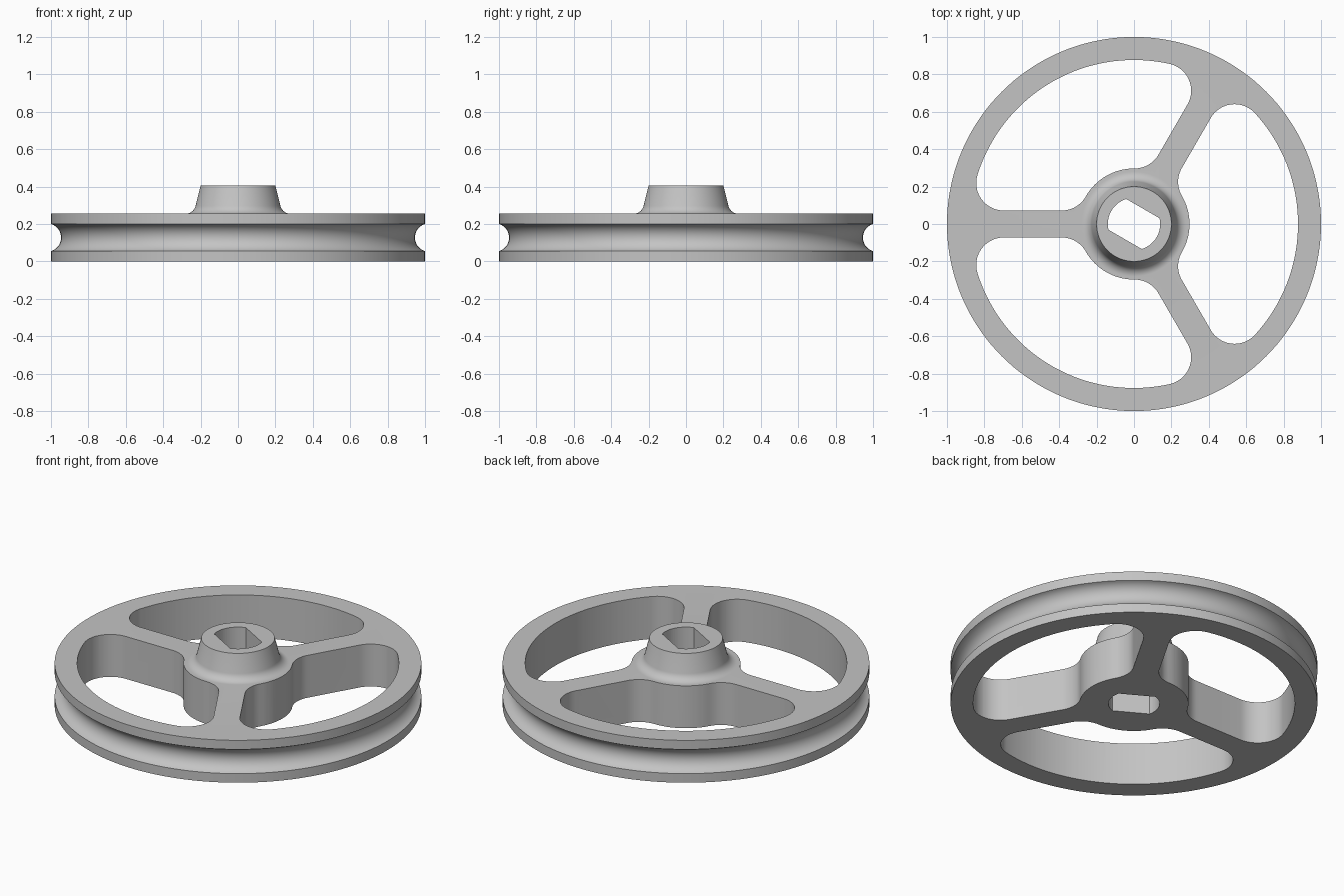
import bpy, bmesh
from math import sin, cos, atan2, radians, hypot, sqrt, pi, tan, asin
from mathutils import Matrix

if "Cube" in bpy.data.objects:
    bpy.data.objects.remove(bpy.data.objects["Cube"])

RIM, RIM_IN, HUB = 1.0, 0.877, 0.297      # main radii
THICK, TOP = 0.255, 0.405                 # disc and hub heights
SPOKE, FILLET = 0.072, 0.147              # spoke half width, window corner radius
SEGMENTS = 144

grey = bpy.data.materials.new("metal grey")
grey.use_nodes = True
grey.diffuse_color = (0.55, 0.55, 0.55, 1)
grey.node_tree.nodes["Principled BSDF"].inputs["Base Color"].default_value = (0.55, 0.55, 0.55, 1)


def arc(cx, cy, r, a, b, n):
    return [(cx + r * cos(a + (b - a) * i / n), cy + r * sin(a + (b - a) * i / n))
            for i in range(n + 1)]


def finish(name, bm):
    bmesh.ops.remove_doubles(bm, verts=bm.verts, dist=1e-5)
    bmesh.ops.recalc_face_normals(bm, faces=bm.faces)
    mesh = bpy.data.meshes.new(name)
    bm.to_mesh(mesh)
    bm.free()
    mesh.materials.append(grey)
    ob = bpy.data.objects.new(name, mesh)
    bpy.context.collection.objects.link(ob)
    return ob


def prism(name, outline, angle):
    bm = bmesh.new()
    face = bm.faces.new([bm.verts.new((x, y, -0.1)) for x, y in outline])
    top = bmesh.ops.extrude_face_region(bm, geom=[face])["geom"]
    verts = [v for v in top if isinstance(v, bmesh.types.BMVert)]
    bmesh.ops.translate(bm, verts=verts, vec=(0, 0, TOP + 0.2))
    bmesh.ops.rotate(bm, verts=bm.verts, matrix=Matrix.Rotation(angle, 3, 'Z'))
    return finish(name, bm)


# Pulley body: revolved profile with rope groove and flared hub
groove_r, groove_c, groove_z = 0.076, 1.022, 0.1275
half = asin((groove_c - RIM) / groove_r)
profile = [(0, 0), (RIM, 0)]
profile += arc(groove_c, groove_z, groove_r, 1.5 * pi - half, pi / 2 + half, 18)
profile += [(RIM, THICK)]
slope, flare = radians(14), 0.055
flare_c = 0.2 + (TOP - THICK - flare) * tan(slope) + flare / cos(slope)
profile += arc(flare_c, THICK + flare, flare, 1.5 * pi, pi + slope, 10)
profile += [(0.2, TOP), (0, TOP)]

bm = bmesh.new()
verts = [bm.verts.new((r, 0, z)) for r, z in profile]
edges = [bm.edges.new(pair) for pair in zip(verts, verts[1:])]
bmesh.ops.spin(bm, geom=verts + edges, cent=(0, 0, 0), axis=(0, 0, 1),
               angle=2 * pi, steps=SEGMENTS)
pulley = finish("pulley_wheel", bm)

# Window outline between two spokes: half of it, then mirrored about its middle
cy = SPOKE + FILLET
outer_x = sqrt((RIM_IN - FILLET) ** 2 - cy ** 2)
inner_x = sqrt((HUB + FILLET) ** 2 - cy ** 2)
a1, a2, mid = atan2(cy, outer_x), atan2(cy, inner_x), pi / 3
half_window = arc(0, 0, RIM_IN, mid, a1, 20)
half_window += arc(outer_x, cy, FILLET, a1, -pi / 2, 16)[1:]
half_window += arc(inner_x, cy, FILLET, -pi / 2, a2 - pi, 12)
half_window += arc(0, 0, HUB, a2, mid, 8)[1:]
mirrored = [(hypot(x, y) * cos(2 * mid - atan2(y, x)),
             hypot(x, y) * sin(2 * mid - atan2(y, x))) for x, y in half_window]
window = half_window + mirrored[-2:0:-1]
cutters = [prism("window_cutter", window, radians(60 + 120 * i)) for i in range(3)]

# Shaft bore with two flats
bore_r, flat = 0.14, 0.095
f = asin(flat / bore_r)
bore = arc(0, 0, bore_r, -f, f, 14) + arc(0, 0, bore_r, pi - f, pi + f, 14)
cutters.append(prism("bore_cutter", bore, radians(-30)))

bpy.context.view_layer.objects.active = pulley
for cutter in cutters:
    mod = pulley.modifiers.new("cut", 'BOOLEAN')
    mod.operation, mod.solver, mod.object = 'DIFFERENCE', 'EXACT', cutter
    bpy.ops.object.modifier_apply(modifier=mod.name)
    bpy.data.objects.remove(cutter)

bpy.ops.object.select_all(action='DESELECT')
pulley.select_set(True)
bpy.ops.object.shade_smooth_by_angle(angle=radians(30))
